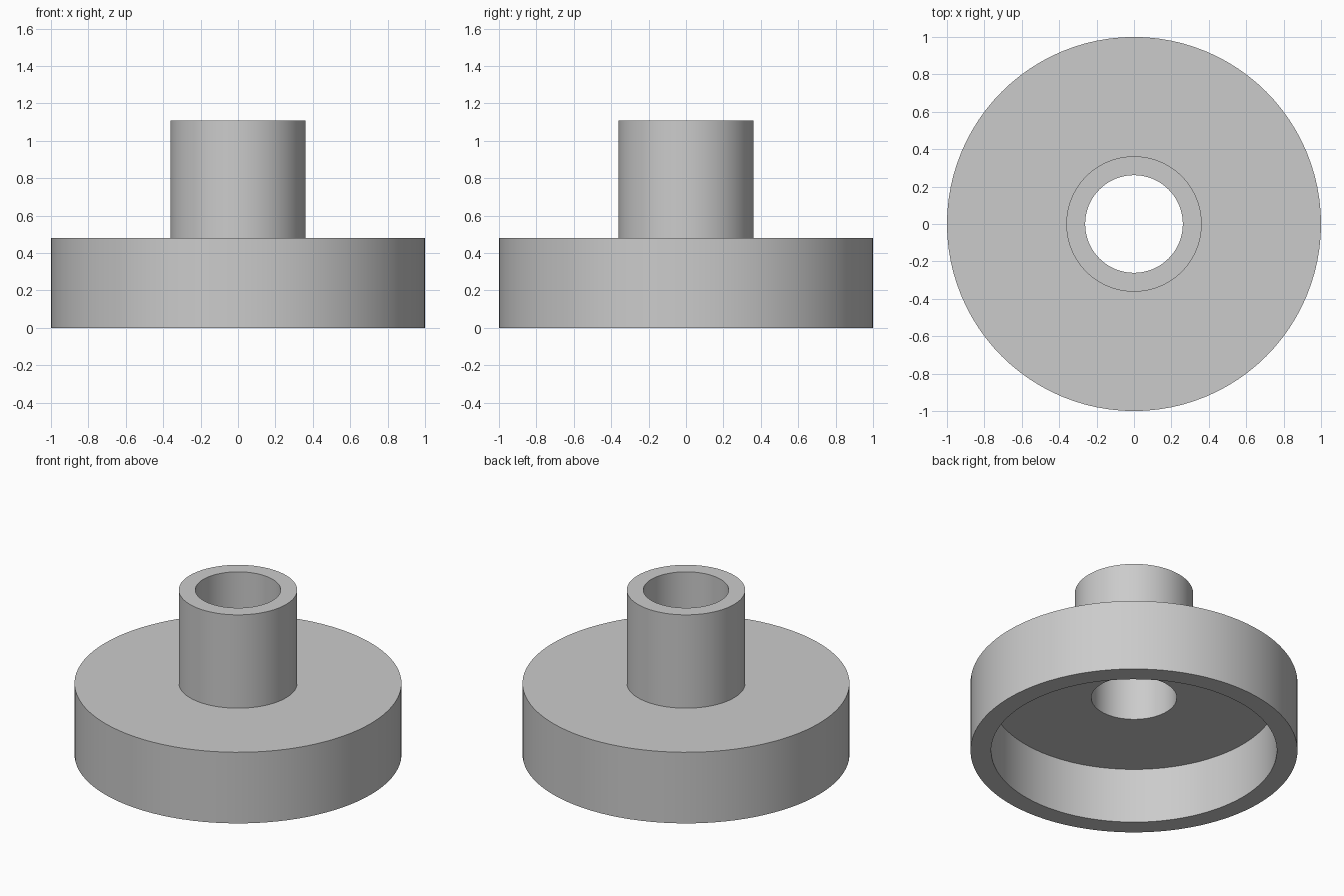
import bpy
import bmesh
from math import cos, sin, tau, radians

cube = bpy.data.objects.get("Cube")
if cube:
    bpy.data.objects.remove(cube, do_unlink=True)

SEGMENTS = 96

# Main dimensions
rim_radius, recess_radius = 1.0, 0.874
tube_radius, bore_radius = 0.362, 0.261
recess_height, flange_height, tube_height = 0.372, 0.48, 1.11

# Plain grey material
grey = bpy.data.materials.new("plain grey")
grey.use_nodes = True
colour = (0.6, 0.6, 0.6, 1)
grey.diffuse_color = colour
grey.node_tree.nodes["Principled BSDF"].inputs["Base Color"].default_value = colour


def lathe(name, profile):
    """Revolve a closed (radius, height) profile around the z axis."""
    bm = bmesh.new()
    rings = []
    for i in range(SEGMENTS):
        a = tau * i / SEGMENTS
        rings.append([bm.verts.new((r * cos(a), r * sin(a), z)) for r, z in profile])
    for i, ring in enumerate(rings):
        following = rings[(i + 1) % SEGMENTS]
        for j in range(len(profile)):
            k = (j + 1) % len(profile)
            bm.faces.new((ring[j], following[j], following[k], ring[k]))
    bmesh.ops.recalc_face_normals(bm, faces=bm.faces)
    mesh = bpy.data.meshes.new(name)
    bm.to_mesh(mesh)
    bm.free()
    mesh.materials.append(grey)
    obj = bpy.data.objects.new(name, mesh)
    bpy.context.collection.objects.link(obj)
    bpy.ops.object.select_all(action="DESELECT")
    obj.select_set(True)
    bpy.context.view_layer.objects.active = obj
    bpy.ops.object.shade_smooth_by_angle(angle=radians(30))
    return obj


# Hollow flange cap and its hub tube, one continuous turned body
lathe("flanged_hub", [
    (recess_radius, 0),
    (rim_radius, 0),
    (rim_radius, flange_height),
    (tube_radius, flange_height),
    (tube_radius, tube_height),
    (bore_radius, tube_height),
    (bore_radius, recess_height),
    (recess_radius, recess_height),
])
